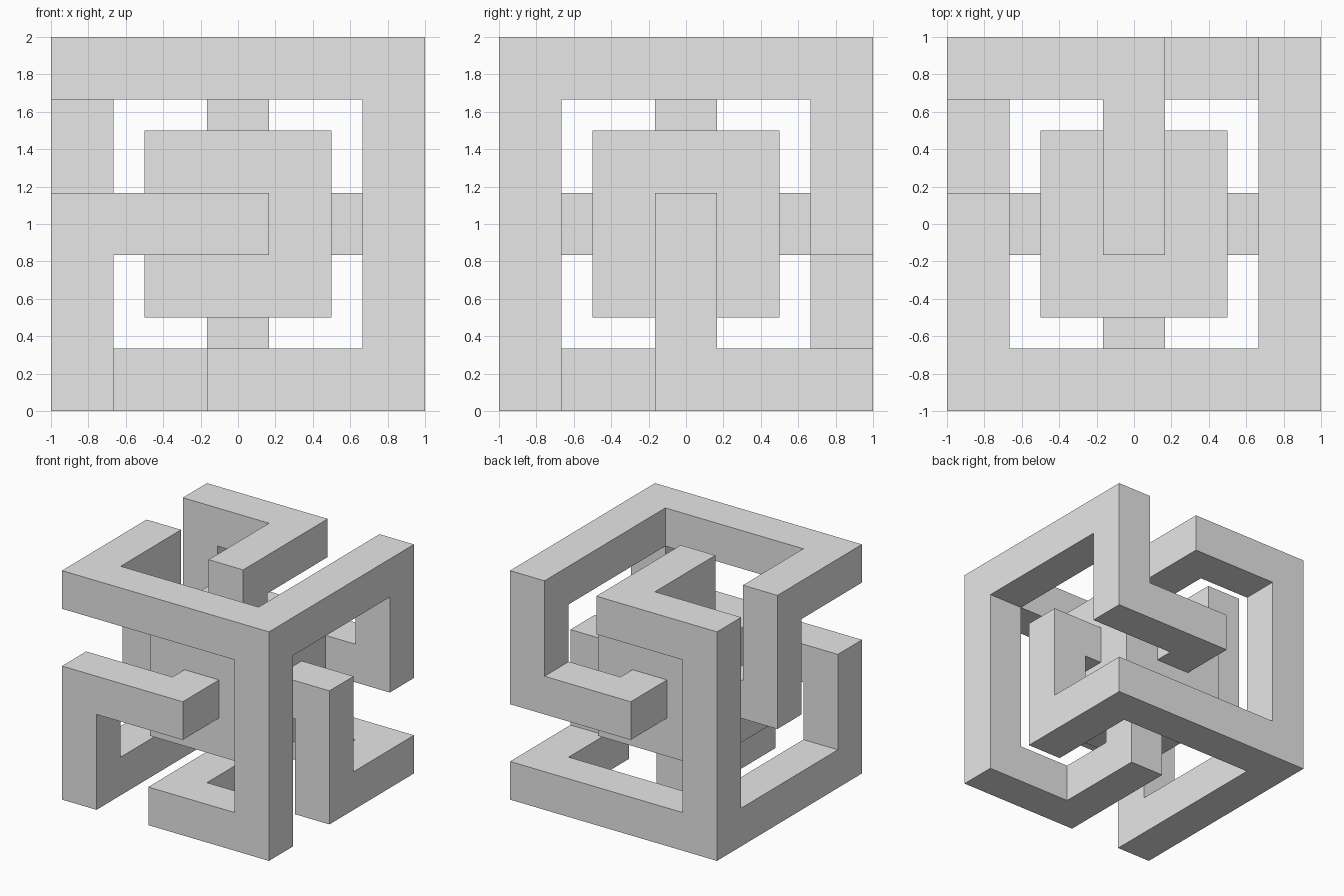
import bpy
import bmesh
from itertools import product
from mathutils import Vector

cube = bpy.data.objects.get("Cube")
if cube:
    bpy.data.objects.remove(cube, do_unlink=True)

BAR = 1 / 6           # half thickness of a bar
EDGE = 1 - BAR        # distance of the bar centre lines from the middle
CORE = 0.5            # half size of the inner cube

# Boxes that make up the solid, as (low corner, high corner)
boxes = [(Vector([-CORE] * 3), Vector([CORE] * 3))]


def add_bar(a, b):
    half = Vector((BAR, BAR, BAR))
    low = Vector([min(p, q) for p, q in zip(a, b)])
    high = Vector([max(p, q) for p, q in zip(a, b)])
    boxes.append((low - half, high + half))


# One arm: outer corner, along two edges, across a face, into the core
arm = [(1, 1, 1), (-1, 1, 1), (-1, 0, 1), (-1, 0, 0), (0, 0, 0)]

# Three turned copies per corner, for two opposite corners
for sign, turn in product((1, -1), range(3)):
    path = []
    for p in arm:
        x, y, z = [p[(i + turn) % 3] * sign * EDGE for i in range(3)]
        path.append((x, -y, z))
    for a, b in zip(path, path[1:]):
        add_bar(a, b)

# Join the boxes into one clean skin on a shared grid
cuts = sorted(s * v for s in (-1, 1) for v in (BAR, CORE, EDGE - BAR, 1))
N = len(cuts) - 1


def solid(cell):
    if min(cell) < 0 or max(cell) >= N:
        return False
    mid = [(cuts[i] + cuts[i + 1]) / 2 for i in cell]
    return any(all(l < m < h for l, m, h in zip(low, mid, high))
               for low, high in boxes)


bm = bmesh.new()
for cell in product(range(N), repeat=3):
    if not solid(cell):
        continue
    for axis, side in product(range(3), (0, 1)):
        neighbour = list(cell)
        neighbour[axis] += 2 * side - 1
        if solid(neighbour):
            continue
        u, v = (axis + 1) % 3, (axis + 2) % 3
        corners = []
        for du, dv in ((0, 0), (1, 0), (1, 1), (0, 1)):
            index = list(cell)
            index[axis] += side
            index[u] += du
            index[v] += dv
            x, y, z = [cuts[i] for i in index]
            corners.append(bm.verts.new((x, y, z + 1)))
        bm.faces.new(corners if side else corners[::-1])

bmesh.ops.remove_doubles(bm, verts=bm.verts, dist=0.001)
bmesh.ops.dissolve_limit(bm, angle_limit=0.01, verts=bm.verts, edges=bm.edges)
bmesh.ops.recalc_face_normals(bm, faces=bm.faces)

mesh = bpy.data.meshes.new("interlocking_cube_frame")
bm.to_mesh(mesh)
bm.free()

# Plain grey finish
grey = bpy.data.materials.new("light_grey")
grey.use_nodes = True
colour = (0.8, 0.8, 0.8, 1)
grey.diffuse_color = colour
grey.node_tree.nodes["Principled BSDF"].inputs["Base Color"].default_value = colour
mesh.materials.append(grey)

frame = bpy.data.objects.new("interlocking_cube_frame", mesh)
bpy.context.collection.objects.link(frame)
